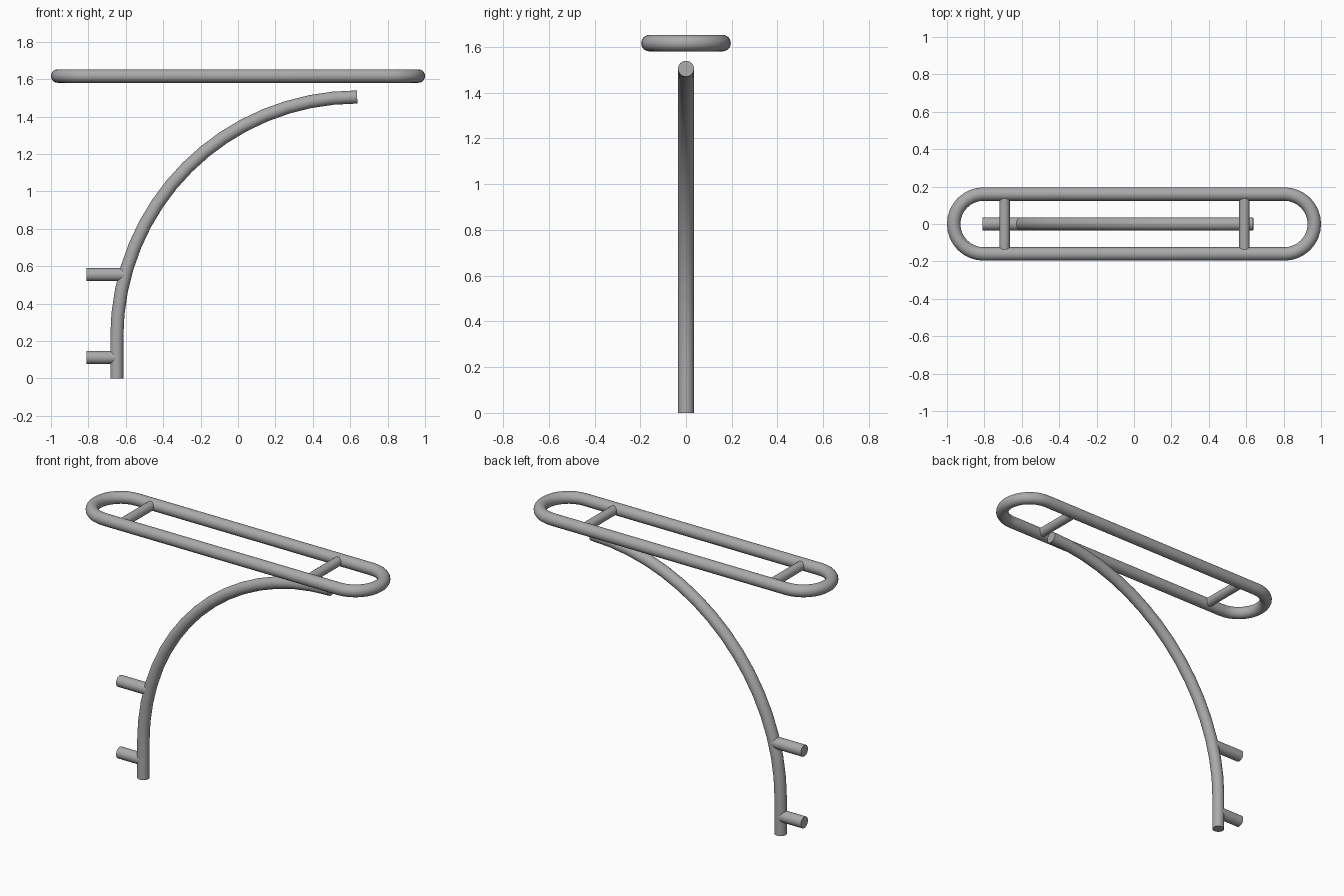
import bpy, math
from mathutils import Vector

if "Cube" in bpy.data.objects:
    bpy.data.objects.remove(bpy.data.objects["Cube"])

steel = bpy.data.materials.new("grey steel")
steel.diffuse_color = (0.4, 0.4, 0.4, 1)
steel.use_nodes = True
steel.node_tree.nodes["Principled BSDF"].inputs["Base Color"].default_value = steel.diffuse_color


def tube(name, path, radius, side, closed=False, sides=24):
    """Round pipe along a planar path; side is the normal of the path's plane."""
    pts = [Vector(p) for p in path]
    side, n = Vector(side), len(pts)
    verts, faces = [], []
    for i, p in enumerate(pts):
        a = pts[i - 1] if closed or i > 0 else p
        b = pts[(i + 1) % n] if closed or i < n - 1 else p
        across = (b - a).normalized().cross(side)
        for k in range(sides):
            t = 2 * math.pi * k / sides
            verts.append(p + radius * (math.cos(t) * side + math.sin(t) * across))
    for i in range(n if closed else n - 1):
        j = (i + 1) % n
        for k in range(sides):
            m = (k + 1) % sides
            faces.append((i * sides + k, i * sides + m, j * sides + m, j * sides + k))
    if not closed:
        faces.append(tuple(reversed(range(sides))))
        faces.append(tuple(range((n - 1) * sides, n * sides)))
    mesh = bpy.data.meshes.new(name)
    mesh.from_pydata(verts, [], faces)
    mesh.materials.append(steel)
    obj = bpy.data.objects.new(name, mesh)
    bpy.context.collection.objects.link(obj)
    bpy.context.view_layer.objects.active = obj
    obj.select_set(True)
    bpy.ops.object.mode_set(mode='EDIT')
    bpy.ops.mesh.select_all(action='SELECT')
    bpy.ops.mesh.normals_make_consistent(inside=False)
    bpy.ops.object.mode_set(mode='OBJECT')
    bpy.ops.object.shade_smooth_by_angle(angle=math.radians(40))
    obj.select_set(False)
    return obj


# Curved post: short upright, then a quarter circle ending horizontally
R, CX, CZ = 1.285, 0.637, 0.22
post = [(CX - R, 0, 0)]
for i in range(17):
    t = math.pi / 2 * i / 16
    post.append((CX - R * math.cos(t), 0, CZ + R * math.sin(t)))
tube("curved_post", post, 0.035, (0, 1, 0))

# Mounting stubs reaching from the post to the left
for name, z, x in (("lower_stub", 0.112, -0.648), ("upper_stub", 0.555, -0.605)):
    tube(name, [(-0.81, 0, z), (x, 0, z)], 0.035, (0, 1, 0))

# Top rail: stadium-shaped ring
TOP, HALF, END = 1.617, 0.16, 0.804
ring = []
for sign in (1, -1):
    for i in range(17):
        t = -math.pi / 2 + math.pi * i / 16
        ring.append((sign * (END + HALF * math.cos(t)), sign * HALF * math.sin(t), TOP))
tube("top_rail", ring, 0.036, (0, 0, 1), closed=True)

# Crossbars between the rail's long sides
for name, x in (("left_crossbar", -0.692), ("right_crossbar", 0.59)):
    tube(name, [(x, -0.15, TOP), (x, 0.15, TOP)], 0.028, (0, 0, 1))
